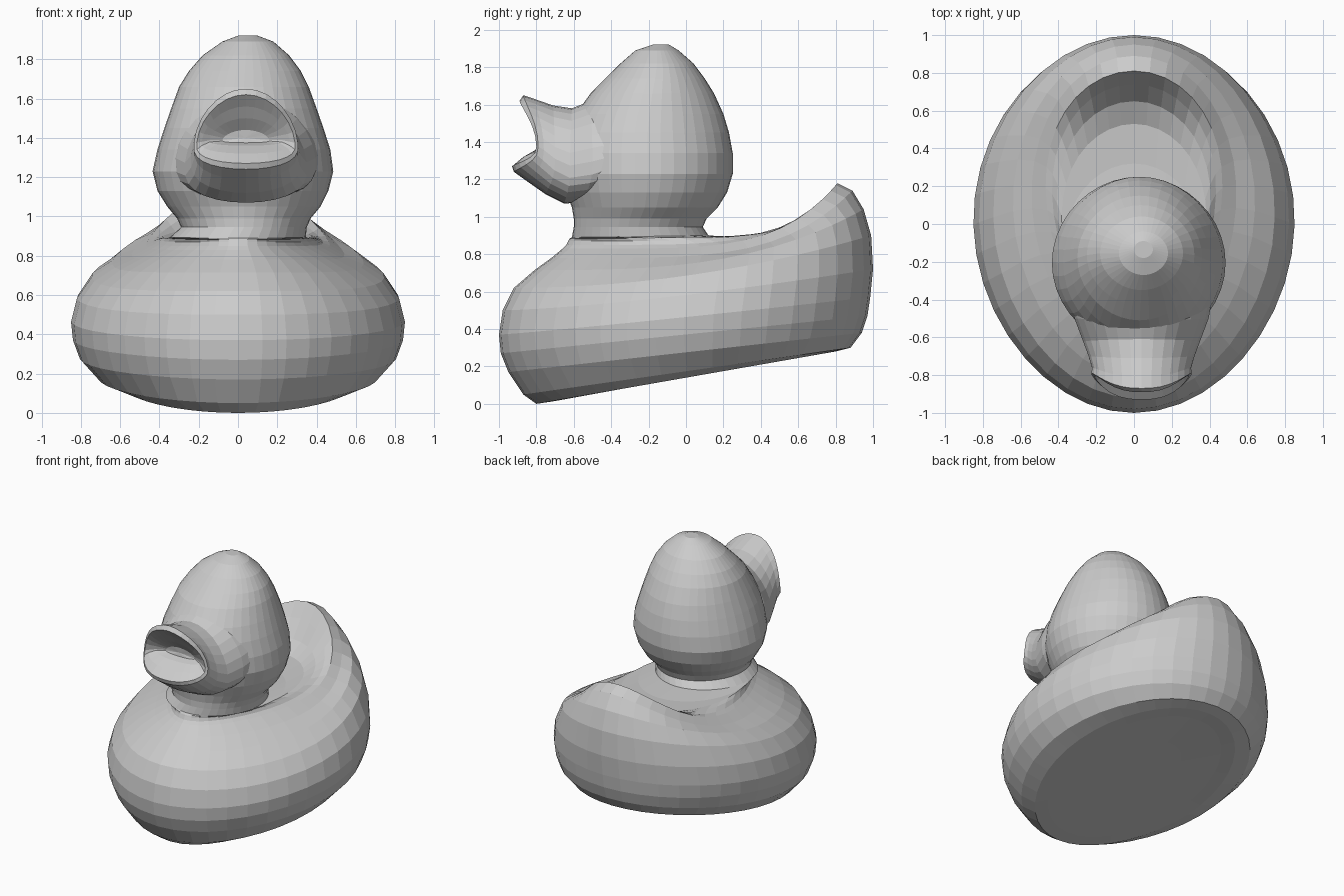
import bpy, bmesh, math

mat = bpy.data.materials.new("plain_grey")
mat.diffuse_color = (0.6, 0.6, 0.6, 1)


def loft(name, rings):
    """Skin a list of closed rings and fan-close both ends."""
    bm = bmesh.new()
    rows = [[bm.verts.new(p) for p in ring] for ring in rings]
    n = len(rows[0])
    for a, b in zip(rows, rows[1:]):
        for i in range(n):
            j = (i + 1) % n
            bm.faces.new((a[i], a[j], b[j], b[i]))
    for row in (rows[0], rows[-1]):
        c = bm.verts.new([sum(v.co[k] for v in row) / n for k in range(3)])
        for i in range(n):
            bm.faces.new((row[i], row[(i + 1) % n], c))
    bmesh.ops.recalc_face_normals(bm, faces=bm.faces)
    me = bpy.data.meshes.new(name)
    bm.to_mesh(me)
    bm.free()
    me.materials.append(mat)
    ob = bpy.data.objects.new(name, me)
    bpy.context.collection.objects.link(ob)
    return ob


def oval(yf, zf, yb, zb, w, p=1.0, egg=0.0, x0=0.0, n=40):
    """Level or tilted oval from a front point to a back point; p bends the
    rise towards the back, egg widens the back half."""
    pts = []
    for i in range(n):
        a = 2 * math.pi * i / n
        t = -math.cos(a)
        s = (t + 1) / 2
        pts.append((x0 + w * math.sin(a) * (1 + egg * t - 0.035 * t * t),
                    yf + (yb - yf) * s, zf + (zb - zf) * s ** p))
    return pts


# Body: tilted ovals from the underside, over the tail rim, in to the neck
body = [
    (-0.35, 0.08, 0.40, 0.22, 0.24, 1, 0.03),
    (-0.70, 0.015, 0.70, 0.27, 0.50, 1, 0.03),
    (-0.80, 0.00, 0.80, 0.28, 0.59, 1, 0.03),
    (-0.87, 0.05, 0.88, 0.30, 0.71, 1, 0.03),
    (-0.95, 0.17, 0.94, 0.38, 0.805, 1, 0.03),
    (-0.99, 0.27, 0.97, 0.47, 0.84, 1, 0.03),
    (-1.00, 0.37, 0.985, 0.57, 0.85, 1.1, 0.03),
    (-0.98, 0.50, 1.00, 0.72, 0.82, 1.4, 0.03),
    (-0.92, 0.62, 0.99, 0.90, 0.745, 2, 0.03),
    (-0.81, 0.715, 0.95, 1.04, 0.64, 3, 0.05),
    (-0.72, 0.78, 0.89, 1.14, 0.54, 4.5, 0.10),
    (-0.66, 0.83, 0.81, 1.18, 0.46, 5, 0.20),
    (-0.64, 0.85, 0.74, 1.08, 0.425, 5, 0.22),
    (-0.63, 0.87, 0.65, 0.96, 0.40, 3.5, 0.20),
    (-0.625, 0.88, 0.53, 0.90, 0.38, 1, 0.15),
    (-0.62, 0.885, 0.32, 0.89, 0.365, 1, 0.08),
    (-0.61, 0.89, 0.12, 0.90, 0.345, 1, 0),
]

# Neck and head: level ovals (front y, back y, z, half width, x centre)
head = [
    (-0.60, 0.09, 0.945, 0.32, 0.03), (-0.60, 0.11, 0.99, 0.34, 0.03),
    (-0.61, 0.17, 1.05, 0.39, 0.03), (-0.64, 0.22, 1.13, 0.435, 0.025),
    (-0.66, 0.25, 1.23, 0.46, 0.025), (-0.66, 0.25, 1.34, 0.44, 0.03),
    (-0.64, 0.23, 1.45, 0.405, 0.03), (-0.59, 0.20, 1.55, 0.37, 0.03),
    (-0.51, 0.15, 1.66, 0.33, 0.03), (-0.43, 0.10, 1.74, 0.285, 0.035),
    (-0.35, 0.04, 1.82, 0.22, 0.04), (-0.27, -0.04, 1.89, 0.13, 0.05),
    (-0.18, -0.09, 1.92, 0.05, 0.05),
]
duck = loft("duck_body_and_head", [oval(*r) for r in body] + [
    oval(yf, z, yb, z, w, x0=x) for yf, yb, z, w, x in head])


def mouth_ring(y_side, y_top, y_bot, z_lo, z_hi, rx, low=0.35, n=28):
    """Upright ring, flat below and arched above, whose top and bottom lips
    reach further forward than its corners."""
    pts = []
    zc = z_lo + (z_hi - z_lo) * low
    for i in range(n):
        a = 2 * math.pi * i / n
        c, s = math.cos(a), math.sin(a)
        reach = (y_top if s > 0 else y_bot) - y_side
        if s > 0:
            z = zc + (z_hi - zc) * s
        else:
            z = zc - (zc - z_lo) * abs(s) ** 0.75
        pts.append((0.04 + rx * c * (1 - 0.1 * s),
                    y_side + reach * (1 - abs(c) ** 2.6), z))
    return pts


# Beak: flares out of the head, rolls over the lips and back into the mouth
beak_rings = [
    (-0.36, -0.38, -0.42, 1.14, 1.62, 0.38, 0.4),
    (-0.50, -0.51, -0.55, 1.08, 1.62, 0.355, 0.4),
    (-0.62, -0.61, -0.65, 1.07, 1.58, 0.31, 0.4),
    (-0.70, -0.71, -0.75, 1.12, 1.595, 0.28, 0.4),
    (-0.76, -0.81, -0.85, 1.19, 1.63, 0.262, 0.38),
    (-0.79, -0.87, -0.92, 1.24, 1.65, 0.265, 0.33),
    (-0.80, -0.89, -0.93, 1.27, 1.62, 0.25, 0.3),
    (-0.79, -0.84, -0.87, 1.32, 1.56, 0.225, 0.25),
    (-0.77, -0.80, -0.80, 1.36, 1.50, 0.185, 0.2),
    (-0.74, -0.75, -0.75, 1.375, 1.44, 0.12, 0.2),
]
beak = loft("beak", [mouth_ring(*r) for r in beak_rings])

# Merge the beak into the head so that no buried surface remains
join = duck.modifiers.new("join_beak", 'BOOLEAN')
join.operation = 'UNION'
join.solver = 'EXACT'
join.object = beak
bpy.context.view_layer.objects.active = duck
bpy.ops.object.modifier_apply(modifier=join.name)
bpy.data.objects.remove(beak)
